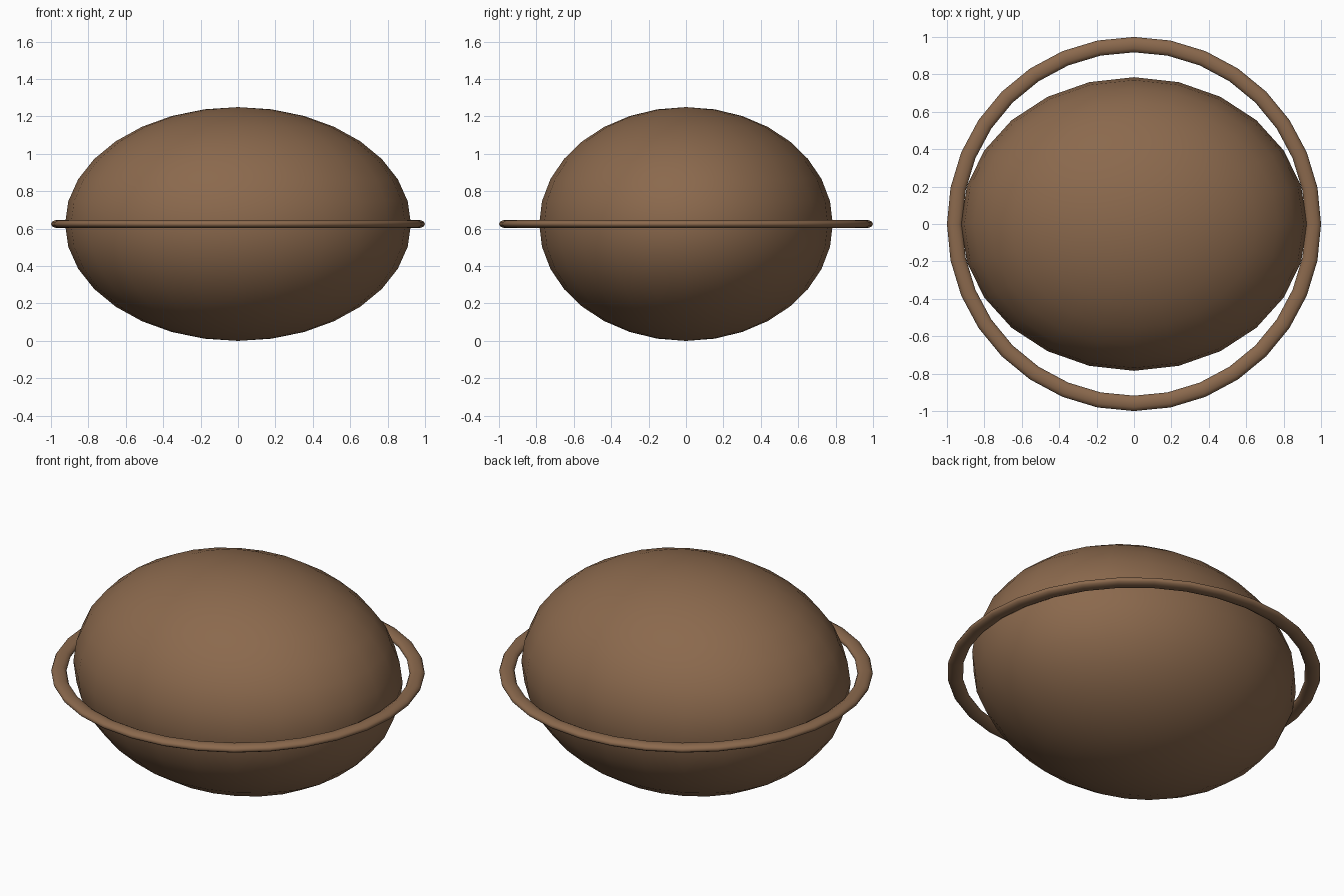
import bpy

if "Cube" in bpy.data.objects:
    bpy.data.objects.remove(bpy.data.objects["Cube"])

brown = bpy.data.materials.new("warm brown")
brown.diffuse_color = (0.258, 0.141, 0.074, 1)
brown.use_nodes = True
brown.node_tree.nodes["Principled BSDF"].inputs["Base Color"].default_value = brown.diffuse_color
MID = 0.625  # height of the shared centre


def finish(name, scale):
    ob = bpy.context.object
    ob.name = name
    ob.scale = scale
    bpy.ops.object.transform_apply(location=False, rotation=False, scale=True)
    bpy.ops.object.shade_smooth()
    ob.data.materials.append(brown)


# Body: squashed sphere
bpy.ops.mesh.primitive_uv_sphere_add(segments=24, ring_count=16, radius=1, location=(0, 0, MID))
finish("body", (0.925, 0.785, MID))

# Flattened ring around the middle
bpy.ops.mesh.primitive_torus_add(major_segments=32, minor_segments=12, major_radius=0.959,
                                 minor_radius=0.041, location=(0, 0, MID))
finish("ring", (1, 1, 0.55))
